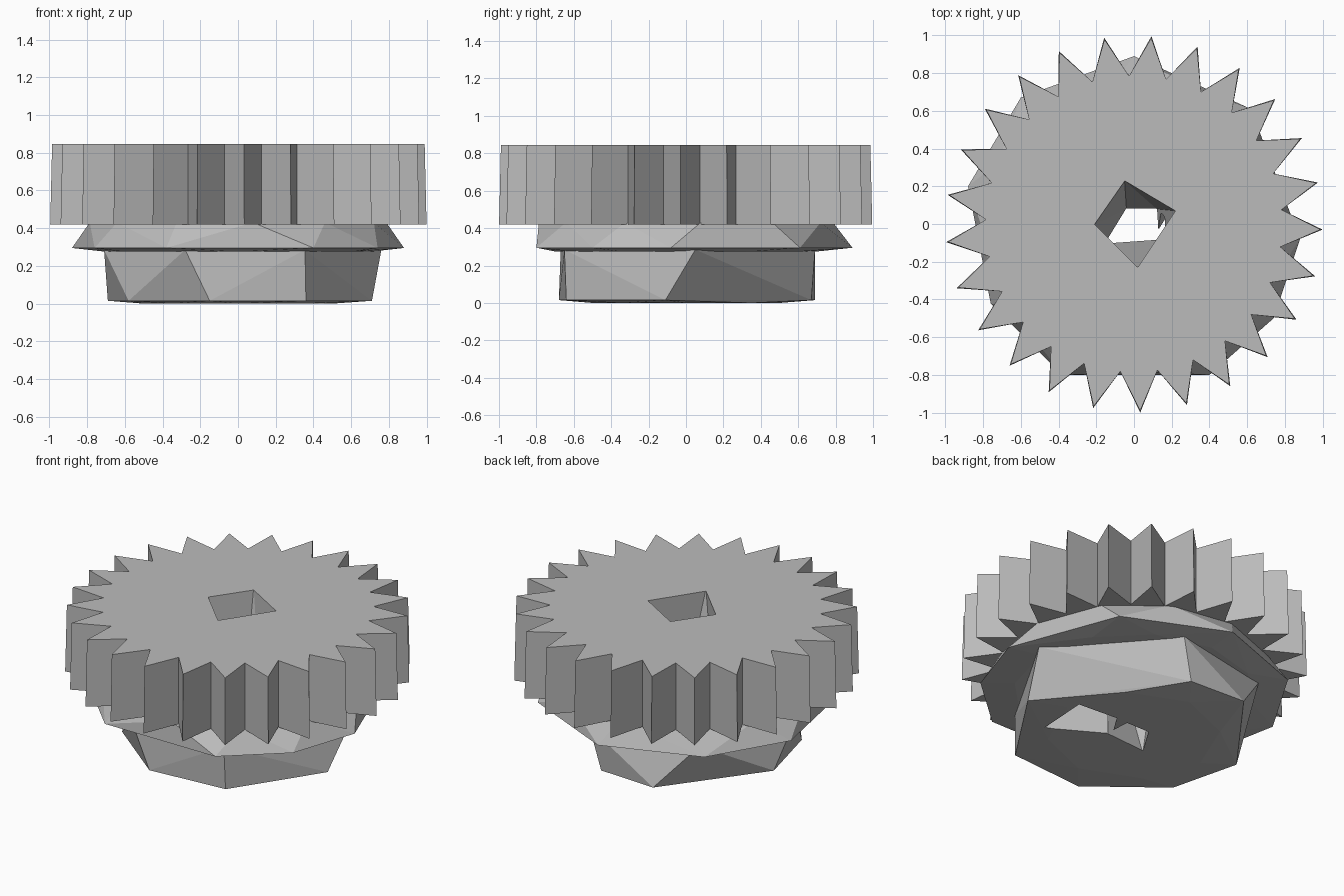
import bpy, bmesh
from math import sin, cos, pi, radians

if "Cube" in bpy.data.objects:
    bpy.data.objects.remove(bpy.data.objects["Cube"], do_unlink=True)

# Single matte grey
grey = bpy.data.materials.new("matte grey")
grey.use_nodes = True
GREY = (0.5, 0.5, 0.5, 1)
grey.diffuse_color = GREY
grey.node_tree.nodes["Principled BSDF"].inputs["Base Color"].default_value = GREY


def finish(name, bm):
    bmesh.ops.recalc_face_normals(bm, faces=bm.faces)
    mesh = bpy.data.meshes.new(name)
    bm.to_mesh(mesh)
    bm.free()
    mesh.materials.append(grey)
    obj = bpy.data.objects.new(name, mesh)
    bpy.context.collection.objects.link(obj)
    return obj


def hull(name, *rings):
    """Faceted solid wrapped around outlines, each given as (points, height)."""
    bm = bmesh.new()
    for points, z in rings:
        for x, y in points:
            bm.verts.new((x, y, z))
    out = bmesh.ops.convex_hull(bm, input=bm.verts)
    spare = {v for v in out["geom_interior"] + out["geom_unused"]
             if isinstance(v, bmesh.types.BMVert)}
    bmesh.ops.delete(bm, geom=list(spare), context='VERTS')
    bmesh.ops.dissolve_limit(bm, angle_limit=radians(0.5), verts=bm.verts, edges=bm.edges)
    return finish(name, bm)


def ring(r, n, phase=0.0):
    return [(r * cos(phase + 2 * pi * i / n), r * sin(phase + 2 * pi * i / n)) for i in range(n)]


# Gear: pointed teeth around a thick disc, slightly wider at the base
TEETH = 25
bm = bmesh.new()
rows = []
for z, tip in ((0.42, 1.0), (0.845, 0.99)):
    row = []
    for i in range(TEETH * 2):
        a = radians(-1.7) + pi * i / TEETH
        r = 0.785 if i % 2 else tip
        row.append(bm.verts.new((r * cos(a), r * sin(a), z)))
    rows.append(row)
low, high = rows
bm.faces.new(low)
bm.faces.new(high)
for i in range(TEETH * 2):
    j = (i + 1) % (TEETH * 2)
    bm.faces.new((low[i], low[j], high[j], high[i]))
gear = finish("toothed_wheel", bm)

# Flange: uneven sloping collar under the gear
rim = [(0.88, -0.08), (0.62, 0.61), (0.0, 0.89), (-0.6, 0.67), (-0.88, 0.2),
       (-0.76, -0.42), (-0.38, -0.8), (0.4, -0.8), (0.74, -0.5)]
flange = hull("flange", (ring(0.7, 12), 0.275), (rim, 0.295), (ring(0.79, 12, 0.1), 0.43))

# Hub: faceted block below the flange
hub_top = [(0.76, 0.05), (0.2, 0.69), (-0.48, 0.55), (-0.71, -0.1), (-0.28, -0.67), (0.355, -0.65)]
hub_base = [(0.71, -0.11), (0.4, 0.3), (0.13, 0.67), (-0.25, 0.69), (-0.69, 0.1),
            (-0.58, -0.34), (-0.15, -0.68), (0.36, -0.64)]
hub = hull("hub", (ring(0.5, 8), 0.0), (hub_base, 0.015), (hub_top, 0.285))

# Bore: tapering square opening, plus an offset pocket underneath
bore_top = [(-0.05, 0.23), (0.22, 0.07), (0.02, -0.23), (-0.21, 0.0)]
bore_base = [(0.13, -0.08), (0.12, 0.08), (-0.04, 0.08), (-0.15, -0.1)]
pocket = [(0.47, -0.28), (0.49, 0.07), (0.21, 0.09), (0.11, -0.07)]
pocket_end = [(0.1, -0.05), (0.1, 0.03), (0.04, 0.0)]
cutters = [hull("bore_cutter", (bore_base, -0.02), (bore_top, 0.86)),
           hull("pocket_cutter", (pocket, -0.02), (pocket_end, 0.4))]

for part in (gear, flange, hub):
    for cutter in cutters:
        mod = part.modifiers.new(cutter.name, 'BOOLEAN')
        mod.operation = 'DIFFERENCE'
        mod.solver = 'EXACT'
        mod.object = cutter
    # Bake the cut so that the helpers can go
    bpy.context.view_layer.update()
    cut = bpy.data.meshes.new_from_object(part.evaluated_get(bpy.context.evaluated_depsgraph_get()))
    part.modifiers.clear()
    part.data = cut

for cutter in cutters:
    bpy.data.objects.remove(cutter, do_unlink=True)
